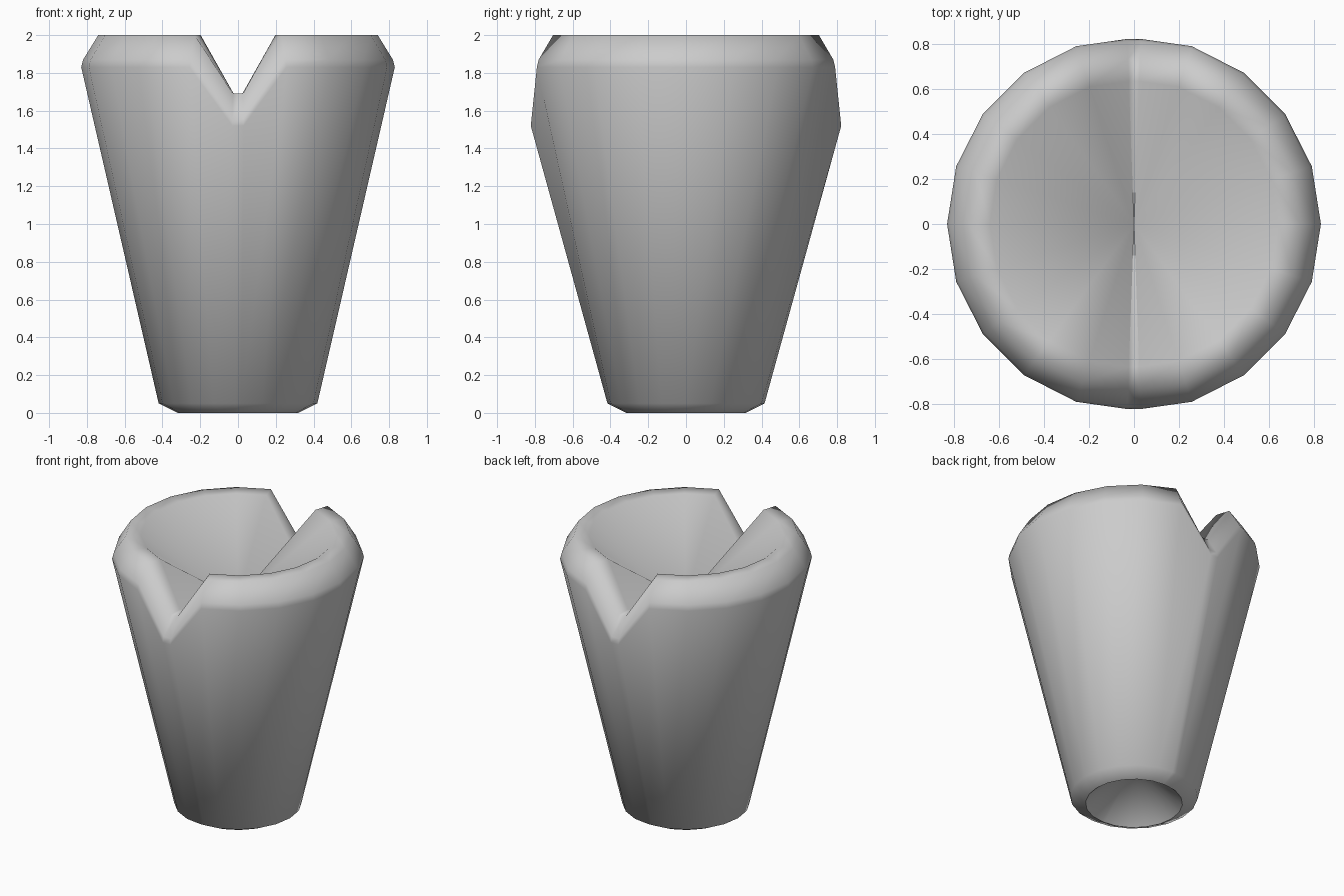
import bpy, bmesh, math

if "Cube" in bpy.data.objects:
    bpy.data.objects.remove(bpy.data.objects["Cube"])

DROP = 0.31   # depth of the front and back notches
# (radius, height, share of the notch drop) from the base up to the inner lip
PROFILE = [(0.32, 0.0, 0), (0.42, 0.05, 0), (0.83, 1.83, 1),
           (0.82, 1.87, 1), (0.74, 2.0, 1), (0.64, 2.0, 1)]


def ring(bm, r, z, drop):
    """20-sided ring; the front and back corners are split in two and lowered."""
    verts = []
    for i in range(20):
        a = math.radians(18 * i)
        x, y = r * math.cos(a), r * math.sin(a)
        if i in (5, 15):
            s = 1 if i == 5 else -1
            w = 0.036 * r
            for dx in (w * s, -w * s):
                verts.append(bm.verts.new((dx, s * r * 0.99, z - DROP * drop)))
        else:
            verts.append(bm.verts.new((x, y, z)))
    return verts


bm = bmesh.new()
rings = [ring(bm, *p) for p in PROFILE]
n = len(rings[0])

# outer wall and rounded rim
for lo, hi in zip(rings, rings[1:]):
    for i in range(n):
        j = (i + 1) % n
        bm.faces.new((lo[i], lo[j], hi[j], hi[i]))

# hollow top and hollow base, each a shallow inward cone
top_apex = bm.verts.new((0, 0, 1.53))
base_apex = bm.verts.new((0, 0, 0.28))
for i in range(n):
    j = (i + 1) % n
    bm.faces.new((rings[-1][i], rings[-1][j], top_apex))
    bm.faces.new((rings[0][j], rings[0][i], base_apex))

bmesh.ops.recalc_face_normals(bm, faces=bm.faces)
mesh = bpy.data.meshes.new("notched_cup")
bm.to_mesh(mesh)
bm.free()
cup = bpy.data.objects.new("notched_cup", mesh)
bpy.context.collection.objects.link(cup)
bpy.context.view_layer.objects.active = cup
cup.select_set(True)
bpy.ops.object.shade_smooth_by_angle(angle=math.radians(60))
